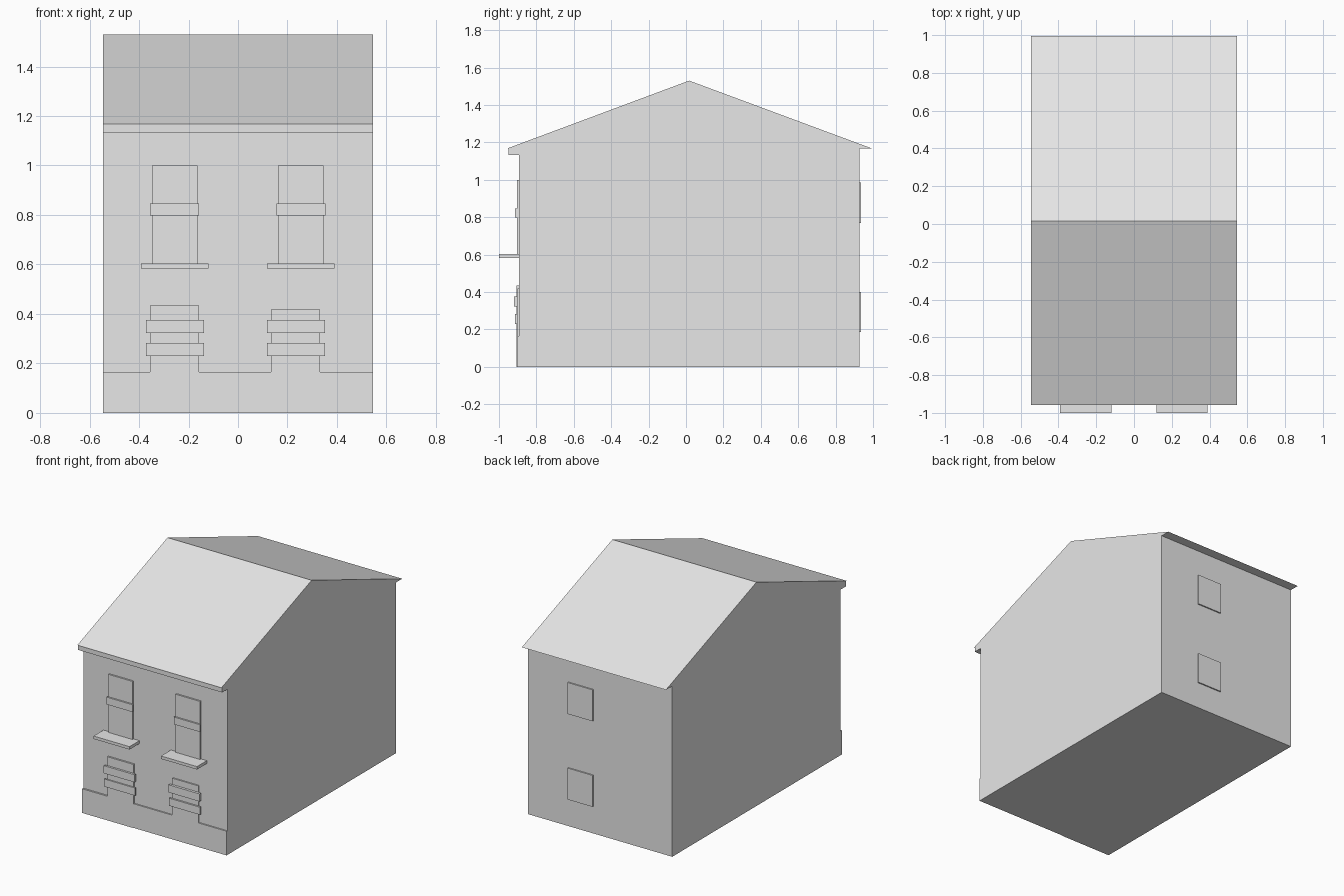
import bpy
import bmesh

if "Cube" in bpy.data.objects:
    bpy.data.objects.remove(bpy.data.objects["Cube"])

grey = bpy.data.materials.new("plain_grey")
grey.diffuse_color = (0.8, 0.8, 0.8, 1)
grey.use_nodes = True
grey.node_tree.nodes["Principled BSDF"].inputs["Base Color"].default_value = grey.diffuse_color

W = 0.545       # half width of the house
FRONT = -0.893  # front wall plane
BACK = 0.927    # back wall plane


def finish(name, bm):
    bmesh.ops.recalc_face_normals(bm, faces=bm.faces)
    mesh = bpy.data.meshes.new(name)
    bm.to_mesh(mesh)
    bm.free()
    mesh.materials.append(grey)
    obj = bpy.data.objects.new(name, mesh)
    bpy.context.collection.objects.link(obj)
    return obj


def box(name, x, y, z):
    bm = bmesh.new()
    bmesh.ops.create_cube(bm, size=1)
    for v in bm.verts:
        v.co = [lo + (c + 0.5) * (hi - lo) for c, (lo, hi) in zip(v.co, (x, y, z))]
    return finish(name, bm)


def extrude_x(name, profile):
    bm = bmesh.new()
    face = bm.faces.new([bm.verts.new((-W, y, z)) for y, z in profile])
    out = bmesh.ops.extrude_face_region(bm, geom=[face])
    moved = [g for g in out["geom"] if isinstance(g, bmesh.types.BMVert)]
    bmesh.ops.translate(bm, verts=moved, vec=(2 * W, 0, 0))
    return finish(name, bm)


# walls, gables and overhanging roof slopes as one extruded section
extrude_x("house_shell", [
    (FRONT, 0), (BACK, 0), (BACK, 1.167), (0.995, 1.167),
    (0.017, 1.53), (-0.957, 1.167), (FRONT, 1.167)])

# cornice under the front eave
box("front_cornice", (-W, W), (-0.95, FRONT), (1.132, 1.167))

# plinth, its left part slightly prouder than the right
box("plinth_left", (-W, -0.158), (-0.905, FRONT), (0, 0.165))
box("plinth_right", (-0.158, W), (-0.902, FRONT), (0, 0.165))

# front windows with rails and sills
for side, x, low_x, low_top in (("left", -0.256, -0.256, 0.435),
                                ("right", 0.254, 0.233, 0.418)):
    face_y = -0.905 if side == "left" else -0.902
    box(f"upper_window_{side}", (x - 0.092, x + 0.092), (-0.904, FRONT), (0.6, 1.0))
    box(f"upper_rail_{side}", (x - 0.099, x + 0.099), (-0.915, -0.904), (0.797, 0.847))
    box(f"window_sill_{side}", (x - 0.136, x + 0.136), (-1.0, FRONT), (0.583, 0.603))
    box(f"lower_window_{side}", (low_x - 0.099, low_x + 0.099), (face_y, FRONT), (0.165, low_top))
    rail_x = -0.255 if side == "left" else 0.235
    for level, z, y in (("low", 0.23, -0.914), ("high", 0.323, -0.919)):
        box(f"lower_rail_{level}_{side}", (rail_x - 0.117, rail_x + 0.117),
            (y, face_y), (z, z + 0.052))

# two back windows, one above the other
for name, z in (("lower", 0.185), ("upper", 0.77)):
    box(f"back_window_{name}", (0.052, 0.24), (BACK, BACK + 0.009), (z, z + 0.215))
